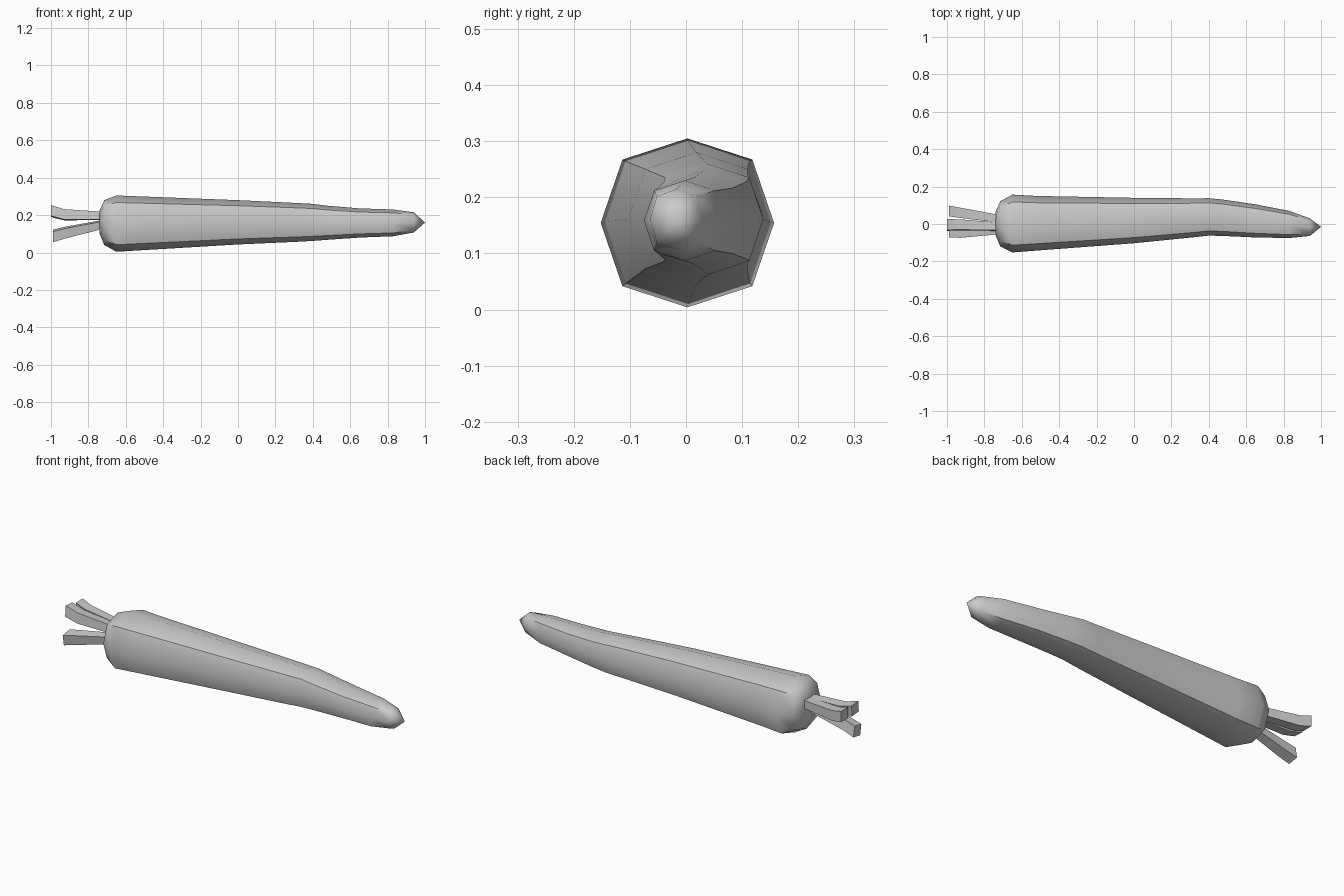
import bpy, bmesh, math
from mathutils import Vector

cube = bpy.data.objects.get("Cube")
if cube:
    bpy.data.objects.remove(cube, do_unlink=True)

grey = bpy.data.materials.new("plain grey")
grey.use_nodes = True
grey.diffuse_color = (0.6, 0.6, 0.6, 1)
grey.node_tree.nodes["Principled BSDF"].inputs["Base Color"].default_value = (0.6, 0.6, 0.6, 1)


def loft(name, rings, tip=None, angle=45):
    """Skin a list of vertex rings, closing both ends or ending in a tip."""
    bm = bmesh.new()
    loops = [[bm.verts.new(p) for p in ring] for ring in rings]
    n = len(loops[0])
    for a, b in zip(loops, loops[1:]):
        for i in range(n):
            j = (i + 1) % n
            bm.faces.new((a[i], a[j], b[j], b[i]))
    bm.faces.new(loops[0])
    if tip:
        point = bm.verts.new(tip)
        for i in range(n):
            bm.faces.new((loops[-1][i], loops[-1][(i + 1) % n], point))
    else:
        bm.faces.new(loops[-1])
    bmesh.ops.recalc_face_normals(bm, faces=bm.faces)
    mesh = bpy.data.meshes.new(name)
    bm.to_mesh(mesh)
    bm.free()
    mesh.materials.append(grey)
    obj = bpy.data.objects.new(name, mesh)
    bpy.context.collection.objects.link(obj)
    bpy.ops.object.select_all(action='DESELECT')
    obj.select_set(True)
    bpy.context.view_layer.objects.active = obj
    bpy.ops.object.shade_smooth_by_angle(angle=math.radians(angle))
    return obj


def octagon(x, y0, y1, z0, z1):
    """Eight-sided ring with slightly bulging diagonal corners."""
    ring = []
    for i in range(8):
        a = i * math.pi / 4
        k = 1.06 if i % 2 else 1.0
        ring.append((x, (y0 + y1) / 2 + (y1 - y0) / 2 * k * math.cos(a),
                     (z0 + z1) / 2 + (z1 - z0) / 2 * k * math.sin(a)))
    return ring


# Tapered, gently curved root: x, back and front limits, low and high limits
sections = [
    (-0.74, -0.06, 0.065, 0.10, 0.225),
    (-0.715, -0.12, 0.122, 0.04, 0.28),
    (-0.65, -0.152, 0.157, 0.004, 0.305),
    (-0.52, -0.142, 0.15, 0.012, 0.30),
    (0.0, -0.103, 0.14, 0.043, 0.28),
    (0.33, -0.07, 0.137, 0.058, 0.264),
    (0.40, -0.062, 0.138, 0.062, 0.26),
    (0.48, -0.064, 0.13, 0.068, 0.25),
    (0.65, -0.072, 0.105, 0.08, 0.236),
    (0.83, -0.075, 0.07, 0.087, 0.23),
    (0.94, -0.064, 0.03, 0.107, 0.215),
]
loft("root", [octagon(*s) for s in sections], tip=(1.0, -0.015, 0.16))


# Square leaf stalks that flare and bend outwards
def stalk(name, path, widths, roll):
    rings = []
    for p, w in zip(path, widths):
        r = w / math.sqrt(2)
        rings.append([Vector(p) + Vector((0, r * math.cos(a), r * math.sin(a)))
                      for a in (roll + k * math.pi / 2 for k in range(4))])
    loft(name, rings, angle=30)


widths = (0.04, 0.055, 0.058)
stalk("back_stalk", [(-0.70, 0.025, 0.195), (-0.93, 0.06, 0.20), (-0.99, 0.07, 0.215)],
      widths, math.radians(45))
stalk("upper_stalk", [(-0.70, -0.015, 0.195), (-0.93, -0.005, 0.202), (-1.0, -0.005, 0.222)],
      widths, math.radians(40))
stalk("lower_stalk", [(-0.70, -0.03, 0.155), (-0.93, -0.042, 0.105), (-0.99, -0.038, 0.088)],
      widths, math.radians(55))
